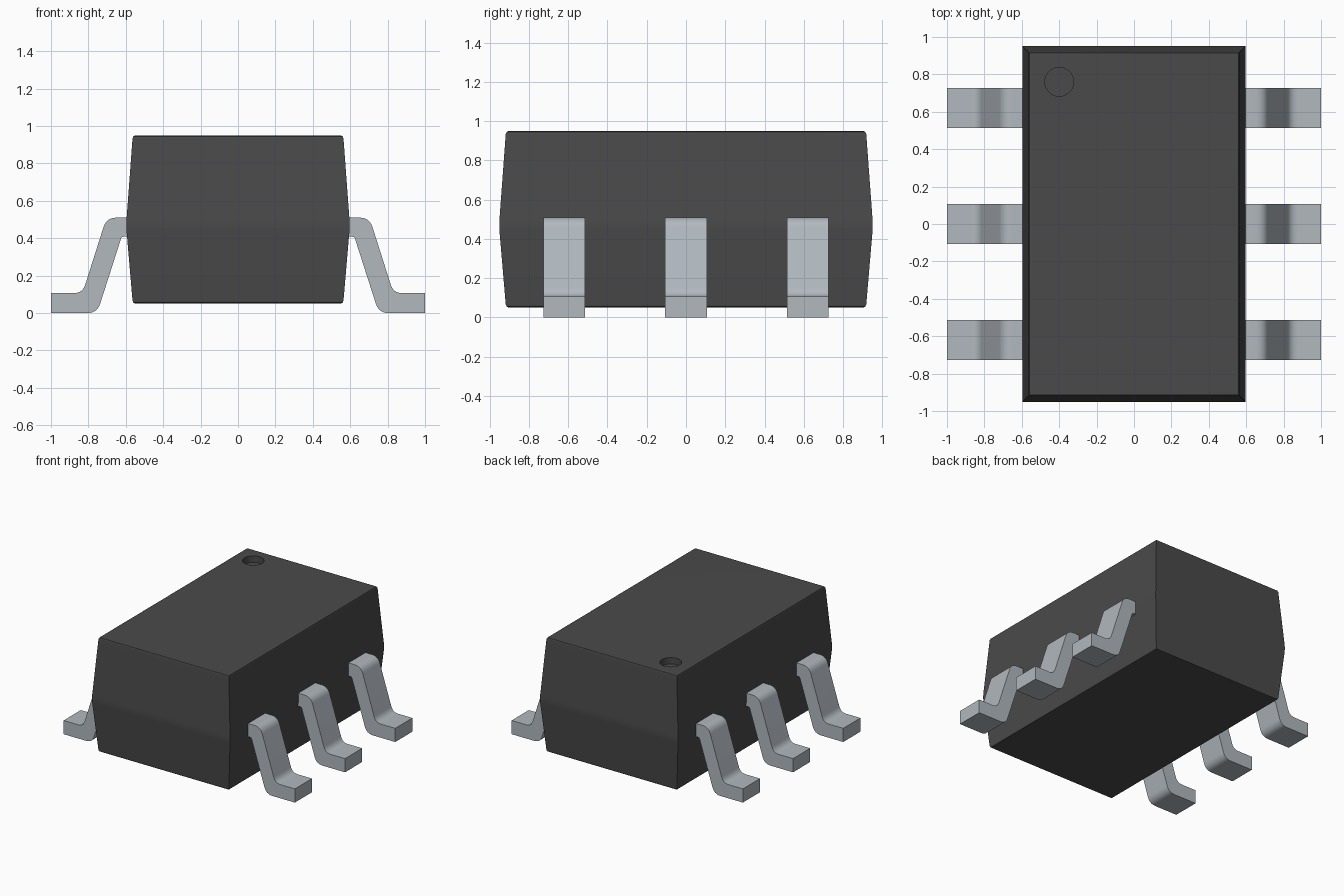
import bpy, bmesh, math
from mathutils import Vector

if "Cube" in bpy.data.objects:
    bpy.data.objects.remove(bpy.data.objects["Cube"])


def material(name, rgb, rough):
    m = bpy.data.materials.new(name)
    m.use_nodes = True
    m.diffuse_color = (*rgb, 1)
    bsdf = next(n for n in m.node_tree.nodes if n.type == "BSDF_PRINCIPLED")
    bsdf.inputs["Base Color"].default_value = (*rgb, 1)
    bsdf.inputs["Roughness"].default_value = rough
    return m


PLASTIC = material("dark plastic", (0.068, 0.068, 0.068), 0.6)
METAL = material("grey metal", (0.44, 0.48, 0.515), 0.4)


def make_object(name, bm, mat):
    bmesh.ops.recalc_face_normals(bm, faces=bm.faces)
    mesh = bpy.data.meshes.new(name)
    bm.to_mesh(mesh)
    bm.free()
    mesh.materials.append(mat)
    ob = bpy.data.objects.new(name, mesh)
    bpy.context.collection.objects.link(ob)
    return ob


def activate(ob):
    bpy.ops.object.select_all(action="DESELECT")
    ob.select_set(True)
    bpy.context.view_layer.objects.active = ob


def smooth(ob):
    activate(ob)
    bpy.ops.object.shade_smooth_by_angle(angle=math.radians(40))
    wn = ob.modifiers.new("weighted normals", "WEIGHTED_NORMAL")
    wn.keep_sharp = True


# Body: rectangular rings lofted upward, widest at the middle
HX, HY = 0.597, 0.951
RINGS = [(0.05, 0.049), (0.055, 0.038), (0.066, 0.033), (0.44, 0.001), (0.47, 0),
         (0.50, 0.001), (0.934, 0.033), (0.945, 0.038), (0.95, 0.049)]
bm = bmesh.new()
loops = []
for z, inset in RINGS:
    x, y = HX - inset, HY - inset
    loops.append([bm.verts.new((sx * x, sy * y, z))
                  for sx, sy in ((-1, -1), (1, -1), (1, 1), (-1, 1))])
for a, b in zip(loops, loops[1:]):
    for i in range(4):
        j = (i + 1) % 4
        bm.faces.new((a[i], a[j], b[j], b[i]))
bm.faces.new(loops[0][::-1])
bm.faces.new(loops[-1])
body = make_object("body", bm, PLASTIC)

# Round pin-one dimple cut into the top
bm = bmesh.new()
bmesh.ops.create_cone(bm, cap_ends=True, segments=40, radius1=0.077, radius2=0.077, depth=0.1)
bmesh.ops.translate(bm, verts=bm.verts, vec=(-0.4, 0.76, 0.95))
cutter = make_object("dimple_cutter", bm, PLASTIC)
cutter.hide_render = True
cut = body.modifiers.new("dimple", "BOOLEAN")
cut.object = cutter
cut.operation = "DIFFERENCE"
cut.solver = "EXACT"
activate(body)
bpy.ops.object.modifier_apply(modifier=cut.name)
bpy.data.objects.remove(cutter)
smooth(body)

# Lead outline (x, z, corner rounding)
LEAD = [(0.56, 0.51, 0), (0.703, 0.51, 0.052), (0.831, 0.107, 0.045), (1.0, 0.107, 0),
        (1.0, 0.0, 0), (0.753, 0.0, 0.052), (0.622, 0.408, 0.012), (0.56, 0.408, 0)]


def rounded(points, steps=6):
    out = []
    for i, (x, z, r) in enumerate(points):
        p = Vector((x, z))
        if not r:
            out.append(p)
            continue
        a = p + (Vector(points[i - 1][:2]) - p).normalized() * r
        b = p + (Vector(points[(i + 1) % len(points)][:2]) - p).normalized() * r
        for k in range(steps + 1):
            t = k / steps
            out.append(a * (1 - t) ** 2 + p * 2 * t * (1 - t) + b * t * t)
    return out


def lead(name, side, y):
    bm = bmesh.new()
    face = bm.faces.new([bm.verts.new((side * p.x, y - 0.106, p.y)) for p in rounded(LEAD)])
    ext = bmesh.ops.extrude_face_region(bm, geom=[face], use_keep_orig=True)
    verts = [v for v in ext["geom"] if isinstance(v, bmesh.types.BMVert)]
    bmesh.ops.translate(bm, verts=verts, vec=(0, 0.212, 0))
    smooth(make_object(name, bm, METAL))


# Three bent leads on each side
for side, label in ((1, "left"), (-1, "right")):
    for y, place in ((-0.62, "front"), (0, "middle"), (0.62, "back")):
        lead(f"{label}_{place}_lead", side, y)
